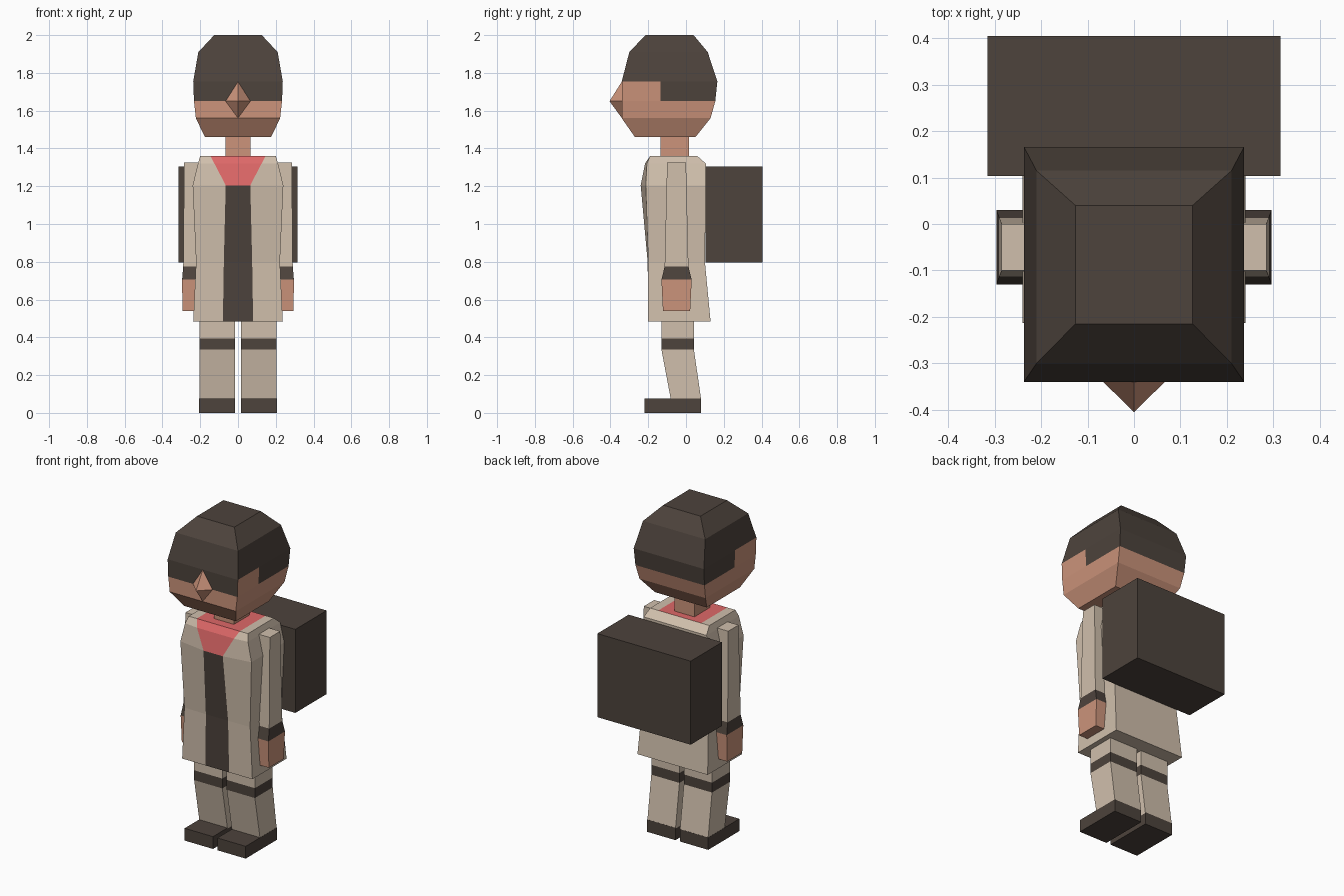
import bpy, bmesh

if "Cube" in bpy.data.objects:
    bpy.data.objects.remove(bpy.data.objects["Cube"])

# Flat colours given as sRGB, stored as linear
def material(name, rgb):
    m = bpy.data.materials.new(name)
    lin = [((c / 255 + 0.055) / 1.055) ** 2.4 for c in rgb]
    m.diffuse_color = (*lin, 1)
    m.use_nodes = True
    m.node_tree.nodes["Principled BSDF"].inputs["Base Color"].default_value = m.diffuse_color
    return m

MATS = [material("beige cloth", (208, 191, 172)),
        material("dark brown", (77, 67, 60)),
        material("skin", (204, 148, 123)),
        material("red scarf", (222, 104, 104))]
BEIGE, DARK, SKIN, RED = range(4)


def finish(name, bm, mirror):
    bmesh.ops.recalc_face_normals(bm, faces=bm.faces)
    me = bpy.data.meshes.new(name)
    bm.to_mesh(me)
    bm.free()
    for m in MATS:
        me.materials.append(m)
    ob = bpy.data.objects.new(name, me)
    bpy.context.collection.objects.link(ob)
    if mirror:
        ob.modifiers.new("mirror", 'MIRROR').use_axis[0] = True
    return ob


def loft(name, rings, colour, mirror=False):
    """Skin a stack of rings; colour is an index or a rule (level, side)."""
    rule = colour if callable(colour) else (lambda i, j: colour)
    bm = bmesh.new()
    vs = [[bm.verts.new(p) for p in r] for r in rings]
    n, top = len(rings[0]), len(rings) - 1
    for i in range(top):
        for j in range(n):
            k = (j + 1) % n
            f = bm.faces.new((vs[i][j], vs[i][k], vs[i + 1][k], vs[i + 1][j]))
            f.material_index = rule(i, j)
    for i, r in ((-1, vs[0]), (top, vs[-1])):      # caps as strips of quads
        for j in range(n // 2 - 1):
            f = bm.faces.new((r[j], r[j + 1], r[n - 2 - j], r[n - 1 - j]))
            f.material_index = rule(i, j)
    return finish(name, bm, mirror)


def rect(z, x0, x1, y0, y1):
    return [(x0, y0, z), (x1, y0, z), (x1, y1, z), (x0, y1, z)]


# Head: cap of hair with a notch at the temples
def head_ring(z, w, yf, yb, notch=-0.135):
    return [(-w, yb, z), (-w, notch, z), (-w, yf, z),
            (w, yf, z), (w, notch, z), (w, yb, z)]

def head_colour(i, j):
    if i < 2:
        return SKIN
    if i == 2 and j in (1, 3):
        return SKIN
    return DARK

loft("head", [head_ring(1.46, 0.175, -0.27, 0.05),
              head_ring(1.56, 0.223, -0.34, 0.13),
              head_ring(1.65, 0.233, -0.34, 0.155),
              head_ring(1.755, 0.237, -0.34, 0.166),
              head_ring(1.91, 0.21, -0.30, 0.115),
              head_ring(2.0, 0.126, -0.215, 0.04)], head_colour)

# Nose: four-sided point
bm = bmesh.new()
tip = bm.verts.new((0, -0.405, 1.65))
base = [bm.verts.new((x, -0.339, z)) for x, z in
        ((-0.067, 1.65), (0, 1.56), (0.067, 1.65), (0, 1.755))]
for a, b in zip(base, base[1:] + base[:1]):
    bm.faces.new((a, b, tip))
bm.faces.new(base)
for f in bm.faces:
    f.material_index = SKIN
finish("nose", bm, False)

loft("neck", [rect(1.35, -0.067, 0.067, -0.135, 0.015),
              rect(1.47, -0.067, 0.067, -0.135, 0.015)], SKIN)

# Coat: centre column is a dark front strip, then the scarf above it
def coat_ring(z, w, c, yf, yc, yb):
    return [(-w, yf, z), (-c, yc, z), (c, yc, z), (w, yf, z),
            (w, yb, z), (c, yb, z), (-c, yb, z), (-w, yb, z)]

def coat_colour(i, j):
    if j != 1 or i < 0:
        return BEIGE
    return DARK if i < 2 else RED

loft("coat", [coat_ring(0.485, 0.237, 0.08, -0.20, -0.20, 0.13),
              coat_ring(0.80, 0.222, 0.075, -0.20, -0.203, 0.10),
              coat_ring(1.205, 0.24, 0.065, -0.213, -0.24, 0.105),
              coat_ring(1.32, 0.212, 0.125, -0.207, -0.217, 0.105),
              coat_ring(1.36, 0.20, 0.145, -0.19, -0.19, 0.06)], coat_colour)

# Arms
cuff_top = rect(0.775, 0.22, 0.29, -0.113, 0.013)
cuff_low = rect(0.705, 0.222, 0.296, -0.13, 0.03)
loft("sleeve", [cuff_top, rect(1.325, 0.195, 0.285, -0.10, 0.0)], BEIGE, True)
loft("cuff", [cuff_low, cuff_top], DARK, True)
loft("hand", [rect(0.54, 0.225, 0.294, -0.122, 0.022), cuff_low], SKIN, True)

# Legs with a dark band at the knee
loft("leg", [rect(0.07, 0.015, 0.205, -0.08, 0.08),
             rect(0.335, 0.015, 0.205, -0.13, 0.042),
             rect(0.395, 0.015, 0.205, -0.13, 0.042),
             rect(0.52, 0.015, 0.205, -0.13, 0.042)],
     lambda i, j: DARK if i == 1 else BEIGE, True)
loft("shoe", [rect(0, 0.015, 0.206, -0.22, 0.08),
              rect(0.075, 0.015, 0.206, -0.22, 0.08)], DARK, True)

# Backpack
loft("backpack", [rect(0.795, -0.315, 0.315, 0.103, 0.405),
                  rect(1.305, -0.315, 0.315, 0.103, 0.405)], DARK)
